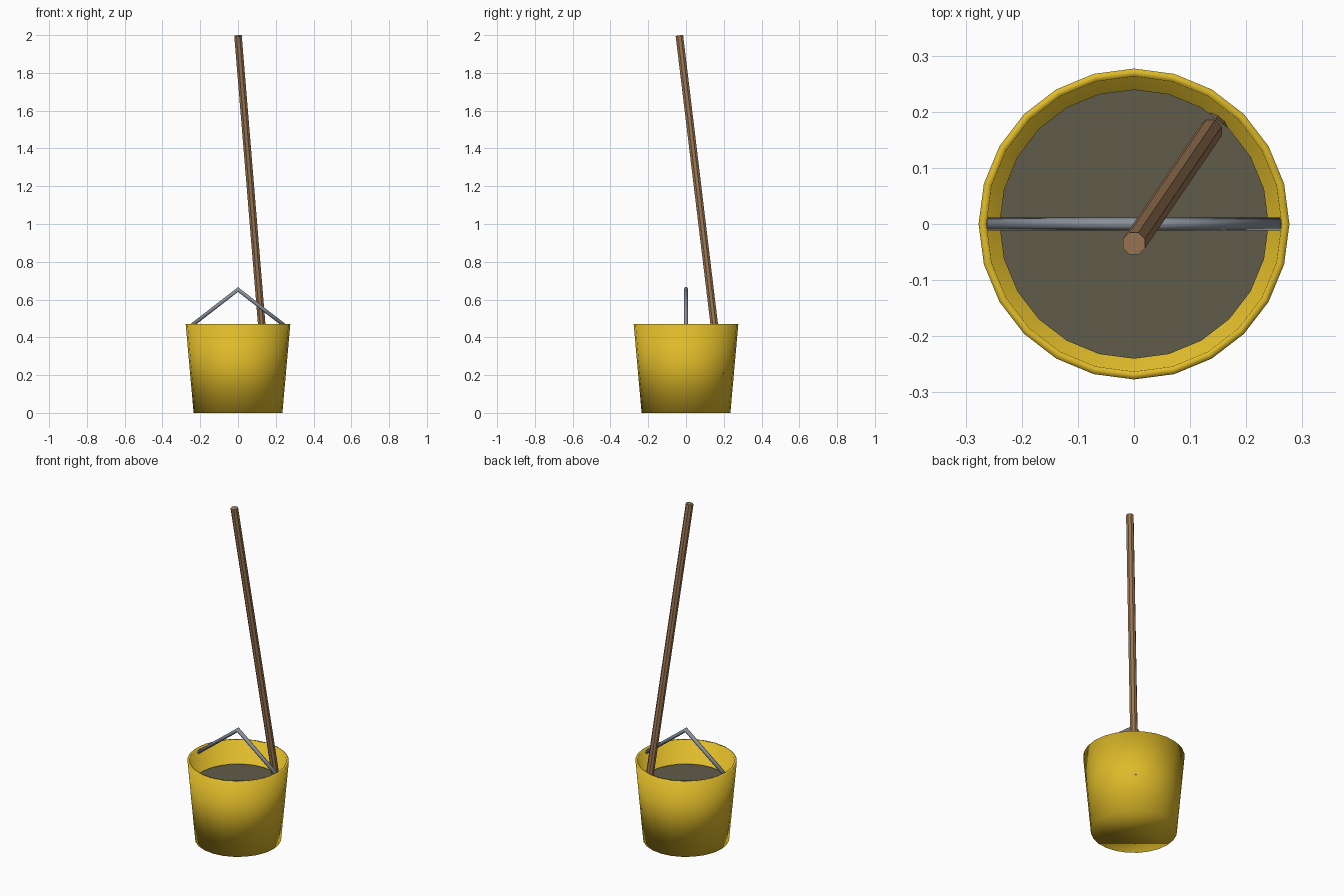
import bpy, bmesh, math
from mathutils import Vector

if "Cube" in bpy.data.objects:
    bpy.data.objects.remove(bpy.data.objects["Cube"])


def material(name, rgb):
    m = bpy.data.materials.new(name)
    m.diffuse_color = (*rgb, 1)
    m.use_nodes = True
    m.node_tree.nodes["Principled BSDF"].inputs["Base Color"].default_value = m.diffuse_color
    return m


def finish(name, bm, mat, smooth=False):
    bmesh.ops.recalc_face_normals(bm, faces=bm.faces)
    for f in bm.faces:
        f.smooth = smooth
    mesh = bpy.data.meshes.new(name)
    bm.to_mesh(mesh)
    bm.free()
    mesh.materials.append(mat)
    ob = bpy.data.objects.new(name, mesh)
    bpy.context.collection.objects.link(ob)
    return ob


def loft(rings):
    """Closed skin through a list of equal point rings."""
    bm = bmesh.new()
    loops = [[bm.verts.new(p) for p in ring] for ring in rings]
    for a, b in zip(loops, loops[1:]):
        n = len(a)
        for i in range(n):
            j = (i + 1) % n
            bm.faces.new((a[i], a[j], b[j], b[i]))
    bm.faces.new(loops[0])
    bm.faces.new(loops[-1])
    return bm


def circle(r, z, n=24):
    return [(r * math.cos(math.tau * i / n), r * math.sin(math.tau * i / n), z) for i in range(n)]


yellow = material("yellow_plastic", (0.73, 0.49, 0.022))
steel = material("steel", (0.25, 0.28, 0.32))
wood = material("wood", (0.34, 0.186, 0.09))
murky = material("murky_water", (0.118, 0.107, 0.069))

# Bucket: flush base, tapered outer wall, flat rim, parallel inner wall, floor
profile = [(0.235, 0.0), (0.277, 0.47), (0.263, 0.47), (0.223, 0.014)]
finish("bucket", loft([circle(r, z) for r, z in profile]), yellow, True)

# Water surface
bm = bmesh.new()
bm.faces.new([bm.verts.new(p) for p in circle(0.24, 0.337)])
finish("water", bm, murky)

# Handle: bar with a mitred bend at the peak
apex, end, r, n = Vector((0, 0, 0.653)), Vector((0.262, 0, 0.45)), 0.0115, 6
d = (end - apex).normalized()
up = Vector((-d.z, 0, d.x))
rings = []
for side in (-1, 0, 1):
    ring = []
    for i in range(n):
        a = math.tau * i / n
        y, h = r * math.cos(a), r * math.sin(a)
        if side == 0:
            ring.append(apex + Vector((0, y, h / d.x)))
        else:
            p = end + up * h
            ring.append(Vector((p.x * side, y, p.z)))
    rings.append(ring)
finish("handle", loft(rings), steel, True)

# Pole: eight-sided stick leaning in the bucket
top, bottom = Vector((0, -0.035, 1.997)), Vector((0.147, 0.181, 0.207))
axis = (top - bottom).normalized()
u = axis.cross(Vector((0, 1, 0))).normalized()
v = axis.cross(u)
rings = []
for c in (bottom, top):
    ring = []
    for i in range(8):
        a = math.tau * (i + 0.5) / 8
        ring.append(c + 0.0215 * (u * math.cos(a) + v * math.sin(a)))
    rings.append(ring)
finish("pole", loft(rings), wood)
